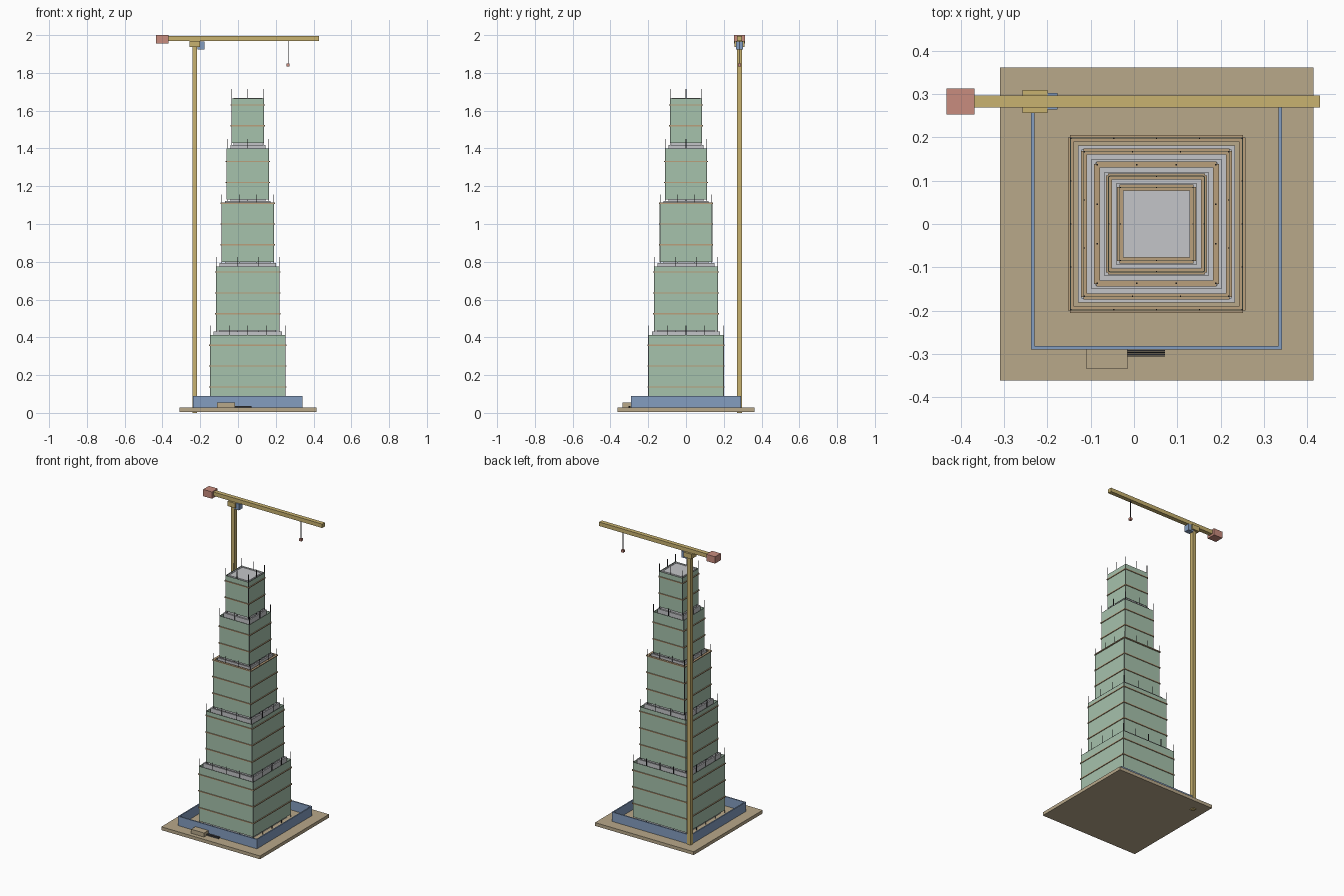
import bpy
import bmesh

cube = bpy.data.objects.get("Cube")
if cube:
    bpy.data.objects.remove(cube, do_unlink=True)


def material(name, r, g, b):
    """Flat material from 0-255 display values."""
    color = [((v / 255 + 0.055) / 1.055) ** 2.4 for v in (r, g, b)] + [1]
    m = bpy.data.materials.new(name)
    m.use_nodes = True
    m.diffuse_color = color
    bsdf = m.node_tree.nodes["Principled BSDF"]
    bsdf.inputs["Base Color"].default_value = color
    bsdf.inputs["Roughness"].default_value = 0.8
    return m


EARTH = material("earth tan", 184, 168, 138)
PLANK = material("plank wood", 186, 160, 124)
YELLOW = material("crane yellow", 200, 178, 112)
BLUE = material("hoarding blue", 132, 157, 192)
GREEN = material("netting green", 166, 194, 172)
CONCRETE = material("concrete grey", 196, 197, 200)
STEEL = material("dark steel", 62, 62, 66)
RED = material("weight red", 200, 140, 126)


def boxes(name, mat, items):
    """One object made of boxes, each given as (x0, x1, y0, y1, z0, z1)."""
    bm = bmesh.new()
    for x0, x1, y0, y1, z0, z1 in items:
        verts = bmesh.ops.create_cube(bm, size=1)["verts"]
        for v in verts:
            v.co.x = x1 if v.co.x > 0 else x0
            v.co.y = y1 if v.co.y > 0 else y0
            v.co.z = z1 if v.co.z > 0 else z0
    mesh = bpy.data.meshes.new(name)
    bm.to_mesh(mesh)
    bm.free()
    mesh.materials.append(mat)
    obj = bpy.data.objects.new(name, mesh)
    bpy.context.collection.objects.link(obj)
    return obj


CX = 0.052  # tower axis


def frame(outer, thick, z0, z1, length=None):
    """Four wall boxes around the tower axis."""
    inner = outer - thick
    n = inner if length is None else length
    return [(CX - outer, CX - inner, -n, n, z0, z1),
            (CX + inner, CX + outer, -n, n, z0, z1),
            (CX - n, CX + n, -outer, -inner, z0, z1),
            (CX - n, CX + n, inner, outer, z0, z1)]


# Site: ground plate and hoarding
G = 0.028
boxes("ground_plate", EARTH, [(-0.31, 0.415, -0.362, 0.362, 0.006, G)])
boxes("hoarding", BLUE, frame(0.29, 0.008, G, 0.09, 0.29))

# Tower tiers: half width of netting, base, top, post segments per side
tiers = [(0.200, G, 0.412, 4),
         (0.169, 0.415, 0.775, 3),
         (0.139, 0.78, 1.105, 3),
         (0.112, 1.11, 1.40, 2),
         (0.086, 1.41, 1.665, 2)]

for i, (half, base, top, segs) in enumerate(tiers, 1):
    core = half - 0.019 if i < 5 else half - 0.009
    axis = half - 0.002
    boxes(f"core_{i}", CONCRETE, [(CX - core, CX + core, -core, core, base, top)])
    lift = 0.018 if i < 5 else 0.003
    boxes(f"parapet_{i}", CONCRETE, frame(core, 0.009, top, top + lift, core))

    # Netting panels hung on the scaffold
    boxes(f"netting_{i}", GREEN, frame(half, 0.002, base + 0.02, top, axis - 0.001))

    # Walkway planks at each lift
    planks = []
    z = base + 0.11
    while z < top + 0.01:
        planks += frame(half + 0.005, 0.014, z - 0.003, z + 0.003, half)
        z += 0.11
    boxes(f"walkways_{i}", PLANK, planks)

    # Scaffold posts along all four sides
    posts = []
    r = 0.0014
    for a in range(segs + 1):
        for b in range(segs + 1):
            if a in (0, segs) or b in (0, segs):
                x = CX + axis * (2 * a / segs - 1)
                y = axis * (2 * b / segs - 1)
                posts.append((x - r, x + r, y - r, y + r, base, top + 0.05))
    boxes(f"scaffold_posts_{i}", STEEL, posts)

# Tower crane
MY = 0.283
MX = -0.229
boxes("crane_mast", YELLOW, [(MX - 0.013, MX + 0.013, MY - 0.013, MY + 0.013, 0, 1.94)])
boxes("crane_turntable", YELLOW, [(-0.257, -0.2, MY - 0.027, MY + 0.027, 1.936, 1.968)])
boxes("crane_cab", BLUE, [(-0.215, -0.177, MY - 0.019, MY + 0.019, 1.925, 1.966)])
boxes("crane_jib", YELLOW, [(-0.372, 0.43, MY - 0.014, MY + 0.014, 1.968, 1.994)])
boxes("counterweight", RED, [(-0.433, -0.368, MY - 0.03, MY + 0.03, 1.955, 2.0)])
boxes("hoist_cable", STEEL, [(0.2635, 0.2665, MY - 0.0015, MY + 0.0015, 1.85, 1.97)])
boxes("hook_block", RED, [(0.257, 0.273, MY - 0.008, MY + 0.008, 1.834, 1.85)])

# Site hut and stack of bars by the hoarding
boxes("site_hut", EARTH, [(-0.11, -0.015, -0.335, -0.29, G, 0.055)])
bars = []
for k in range(4):
    y = -0.293 - 0.004 * k
    bars.append((-0.015, 0.072, y - 0.0014, y + 0.0014, G, G + 0.009))
boxes("bar_stack", STEEL, bars)
